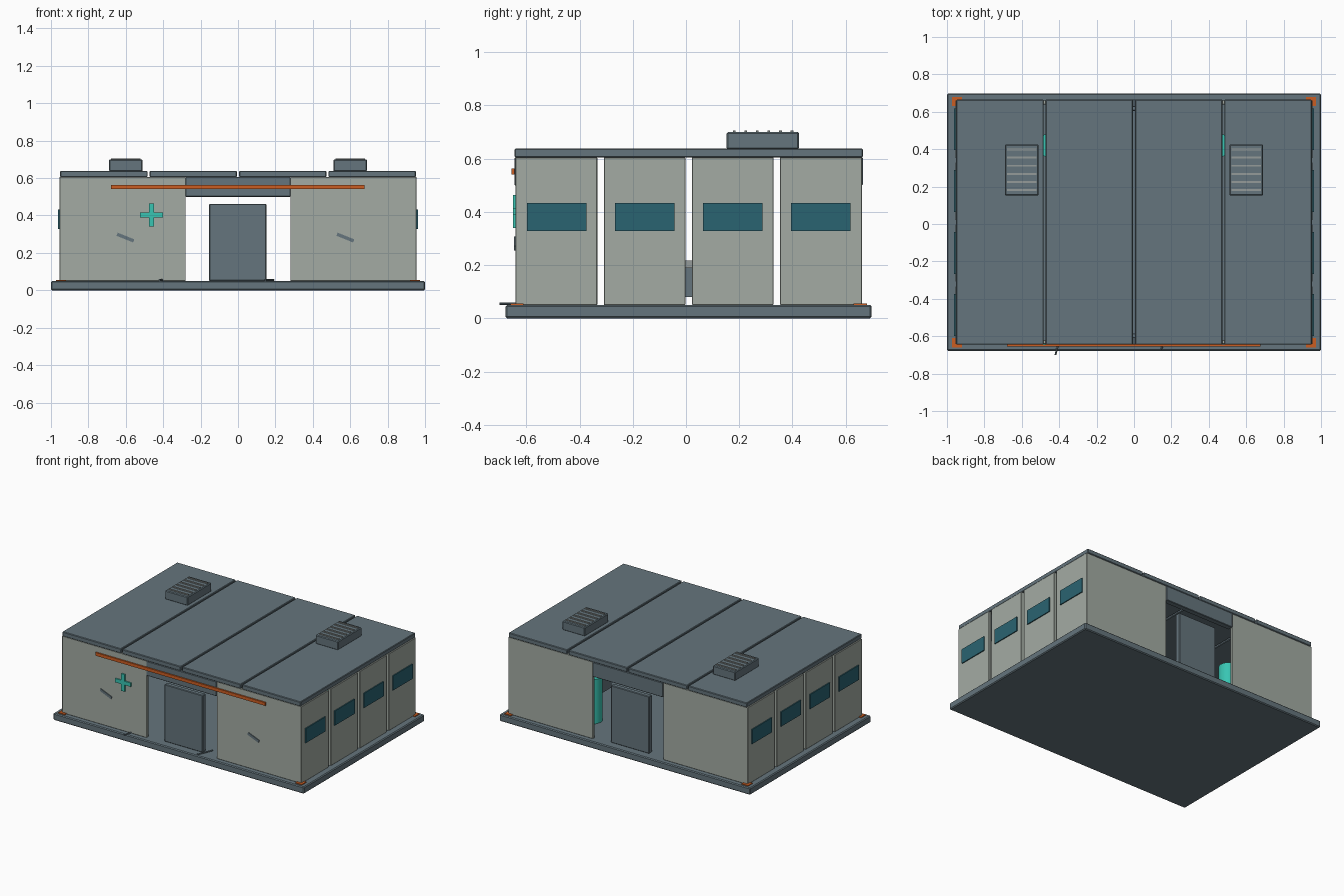
import bpy
from math import radians, atan2
from mathutils import Vector

old = bpy.data.objects.get("Cube")
if old:
    bpy.data.objects.remove(old, do_unlink=True)


def material(name, rgb):
    m = bpy.data.materials.new(name)
    m.use_nodes = True
    m.diffuse_color = (*rgb, 1)
    m.node_tree.nodes["Principled BSDF"].inputs["Base Color"].default_value = (*rgb, 1)
    return m


METAL = material("blue grey metal", (0.13, 0.178, 0.205))
WALL = material("pale grey panel", (0.37, 0.41, 0.37))
GLASS = material("dark teal glass", (0.023, 0.125, 0.165))
ORANGE = material("orange trim", (0.60, 0.11, 0.016))
TEAL = material("bright teal", (0.04, 0.56, 0.45))
SLAT = material("light slat", (0.30, 0.33, 0.32))


def box(name, x, y, z, mat, bevel=0.0, tilt=0.0):
    """Box from (min, max) ranges, optionally tilted about y."""
    bpy.ops.mesh.primitive_cube_add(size=1)
    o = bpy.context.object
    o.name = name
    o.location = [(a + b) / 2 for a, b in (x, y, z)]
    o.scale = [b - a for a, b in (x, y, z)]
    bpy.ops.object.transform_apply(location=False, rotation=False, scale=True)
    o.rotation_euler.y = tilt
    o.data.materials.append(mat)
    if bevel:
        mod = o.modifiers.new("edge", "BEVEL")
        mod.width = bevel
        mod.segments = 1
    return o


def span(centre, half):
    return (centre - half, centre + half)


def flip(r, s):
    """Mirror a range to the side s."""
    return tuple(sorted((r[0] * s, r[1] * s)))


def rod(name, a, b, radius, mat):
    a, b = Vector(a), Vector(b)
    d = b - a
    bpy.ops.mesh.primitive_cylinder_add(vertices=8, radius=radius, depth=d.length,
                                        location=(a + b) / 2)
    o = bpy.context.object
    o.name = name
    o.rotation_euler = (radians(90), 0, atan2(d.y, d.x) + radians(90))
    o.data.materials.append(mat)


CY = 0.01            # centre line of the building in y
FLOOR, EAVE = 0.05, 0.605

# Foundation slab
box("foundation", (-1, 1), span(CY, 0.688), (0, FLOOR), METAL, 0.006)

# Roof in four strips with narrow gaps
for i in range(4):
    x = (i - 1.5) * 0.478
    box(f"roof_panel_{i + 1}", span(x, 0.2335), span(CY, 0.655), (EAVE, 0.638), METAL, 0.004)

for s, side in ((-1, "right"), (1, "left")):
    # Side wall panels with window plates
    for i in range(4):
        y = CY + (i - 1.5) * 0.331
        box(f"{side}_wall_panel_{i + 1}", flip((0.932, 0.955), s), span(y, 0.153),
            (FLOOR, EAVE), WALL, 0.002)
        box(f"{side}_window_{i + 1}", flip((0.954, 0.962), s), span(y, 0.112),
            (0.328, 0.433), GLASS)

    # Front and back walls either side of the openings
    for t, end in ((-1, "front"), (1, "back")):
        y = tuple(CY + v for v in flip((0.63, 0.651), t))
        box(f"{end}_{side}_wall", flip((0.28, 0.955), s), y, (FLOOR, EAVE), WALL, 0.002)
        # Corner floor plates
        box(f"{end}_{side}_corner_plate", flip((0.92, 0.972), s),
            tuple(CY + v for v in flip((0.62, 0.67), t)), (FLOOR, 0.056), ORANGE)

    # Rooftop vent with slats
    box(f"{side}_roof_vent", flip((0.51, 0.69), s), (0.153, 0.425), (0.636, 0.70), METAL, 0.005)
    for i in range(6):
        box(f"{side}_vent_slat_{i + 1}", flip((0.522, 0.678), s),
            span(0.181 + i * 0.0435, 0.005), (0.698, 0.706), SLAT)

    # Angled scuff plate on the front wall
    box(f"{side}_front_scuff", span(0.588 * s - 0.014, 0.048), (-0.647, -0.640),
        span(0.282, 0.009), METAL, tilt=radians(22))

    # Storage tank inside
    bpy.ops.mesh.primitive_cylinder_add(vertices=24, radius=0.065, depth=0.32,
                                        location=(0.45 * s, 0.42, FLOOR + 0.16))
    tank = bpy.context.object
    tank.name = f"{side}_tank"
    tank.data.materials.append(TEAL)
    bpy.ops.object.shade_smooth_by_angle()

# Headers and doors in both openings
for t, end in ((-1, "front"), (1, "back")):
    box(f"{end}_header", (-0.28, 0.28), tuple(CY + v for v in flip((0.615, 0.655), t)),
        (0.50, EAVE), METAL, 0.003)
    box(f"{end}_door", (-0.154, 0.152), tuple(CY + v for v in flip((0.595, 0.63), t)),
        (FLOOR, 0.462), METAL, 0.004)

# Orange strip across the front
box("front_strip", (-0.68, 0.675), (-0.655, -0.645), (0.541, 0.564), ORANGE)

# Teal cross on the front wall
box("cross_upright", span(-0.463, 0.0135), (-0.650, -0.641), span(0.402, 0.062), TEAL)
box("cross_bar", span(-0.463, 0.062), (-0.650, -0.641), span(0.402, 0.0135), TEAL)

# Workbench inside
box("bench_body", (0.60, 0.84), (-0.01, 0.22), (0.08, 0.19), METAL)
box("bench_top", (0.59, 0.85), (-0.02, 0.23), (0.19, 0.218), SLAT)
for x in (0.62, 0.82):
    box("bench_leg", span(x, 0.012), (0.18, 0.204), (FLOOR, 0.08), METAL)

# Loose rods on the slab
rod("loose_rod_1", (-0.42, -0.70, 0.055), (-0.40, -0.62, 0.055), 0.005, METAL)
rod("loose_rod_2", (0.145, -0.67, 0.055), (0.19, -0.56, 0.055), 0.005, METAL)
